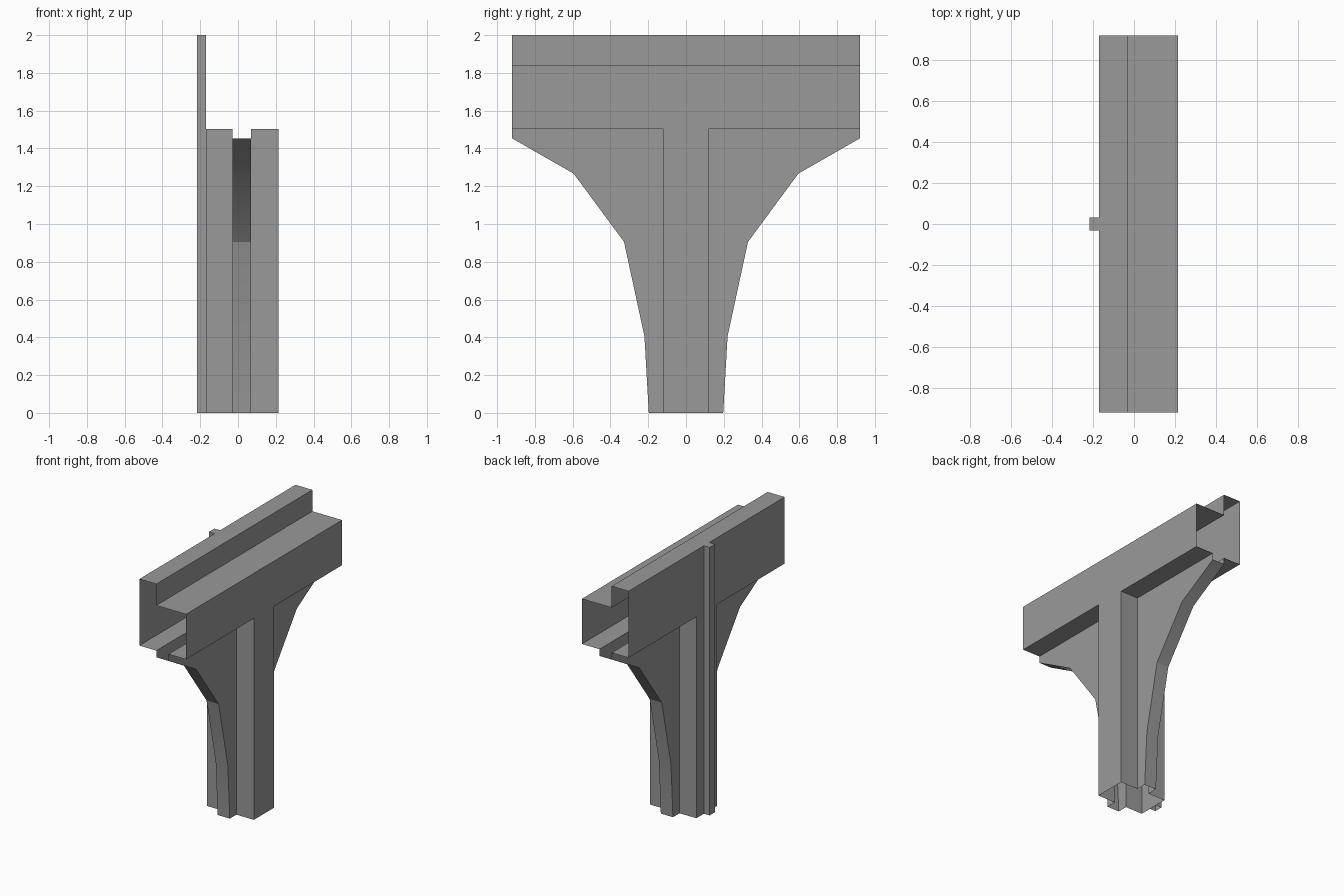
import bpy, bmesh

if "Cube" in bpy.data.objects:
    bpy.data.objects.remove(bpy.data.objects["Cube"])

XL, XA, XB, XR = -0.17, -0.03, 0.07, 0.215   # outer left, web left, web right, outer right
COL, END = 0.12, 0.92                        # column half width, beam half length
FLOOR, STEP, TOP = 1.503, 1.84, 2.0          # beam heights
CURVE = [(0.197, 0), (0.22, 0.405), (0.328, 0.905), (0.595, 1.267), (END, 1.453)]
SOFT = (CURVE[1][1], CURVE[3][1])            # heights where the flare is shaded smooth

# Dark grey concrete
concrete = bpy.data.materials.new("concrete")
concrete.diffuse_color = (0.32, 0.32, 0.32, 1)
concrete.use_nodes = True
concrete.node_tree.nodes["Principled BSDF"].inputs["Base Color"].default_value = concrete.diffuse_color


def build(name, faces):
    """Make an open sheet object from half the faces, mirrored across y."""
    bm = bmesh.new()
    for pts in faces:
        bm.faces.new([bm.verts.new(p) for p in pts])
    bmesh.ops.remove_doubles(bm, verts=bm.verts, dist=1e-5)
    copy = bmesh.ops.duplicate(bm, geom=bm.verts[:] + bm.edges[:] + bm.faces[:])["geom"]
    for v in (g for g in copy if isinstance(g, bmesh.types.BMVert)):
        v.co.y = -v.co.y
    bmesh.ops.reverse_faces(bm, faces=[g for g in copy if isinstance(g, bmesh.types.BMFace)])
    bmesh.ops.remove_doubles(bm, verts=bm.verts, dist=1e-5)
    bmesh.ops.recalc_face_normals(bm, faces=bm.faces)
    # Smooth only across the gentle bends of the flare
    for f in bm.faces:
        f.smooth = True
    for e in bm.edges:
        a, b = (v.co for v in e.verts)
        e.smooth = abs(a.z - b.z) < 1e-5 and any(abs(a.z - z) < 1e-5 for z in SOFT)
    mesh = bpy.data.meshes.new(name)
    bm.to_mesh(mesh)
    bm.free()
    mesh.materials.append(concrete)
    ob = bpy.data.objects.new(name, mesh)
    bpy.context.collection.objects.link(ob)
    return ob


def side(x, outline):
    return [(x, y, z) for y, z in outline]


def sweep(x0, x1, path):
    return [[(x0, *a), (x1, *a), (x1, *b), (x0, *b)] for a, b in zip(path, path[1:])]


# Pier and stepped beam: one hollow shell with open ends and base
shell = []
for x, top in ((XL, TOP), (XR, STEP)):
    shell.append(side(x, [(0, 0), (COL, 0), (COL, FLOOR), (END, FLOOR), (END, top), (0, top)]))
shell += sweep(XL, XA, [(0, TOP), (END, TOP)])
shell.append(side(XA, [(0, STEP), (END, STEP), (END, TOP), (0, TOP)]))
shell += sweep(XA, XR, [(0, STEP), (END, STEP)])
for x0, x1 in ((XL, XA), (XB, XR)):
    shell += sweep(x0, x1, [(COL, 0), (COL, FLOOR), (END, FLOOR)])

# Flared central web, its hollow open to the beam
for x in (XA, XB):
    shell.append(side(x, [(COL, 0)] + CURVE + [(END, FLOOR), (COL, FLOOR)]))
shell += sweep(XA, XB, CURVE)
build("pier_and_beam", shell)

# Drain pipe on the left face
PX, PW = -0.217, 0.032
pipe = [side(PX, [(0, 0), (PW, 0), (PW, TOP), (0, TOP)])]
pipe += sweep(PX, XL, [(PW, 0), (PW, TOP), (0, TOP)])
build("drain_pipe", pipe)
